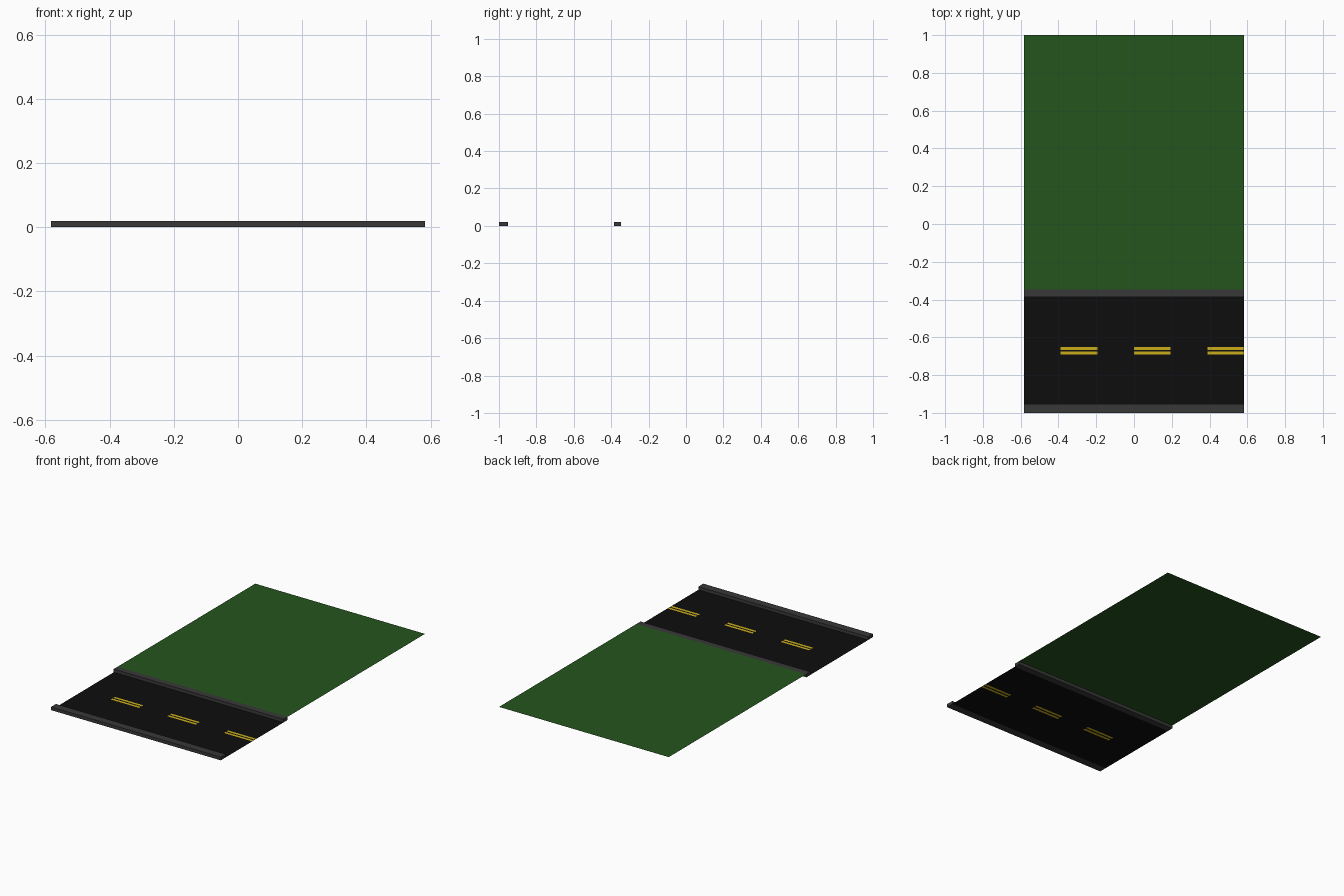
import bpy, bmesh

if "Cube" in bpy.data.objects:
    bpy.data.objects.remove(bpy.data.objects["Cube"])

HALF = 0.582          # half width of the tile
TOP = 0.02            # kerb height


def material(name, color):
    m = bpy.data.materials.new(name)
    m.diffuse_color = (*color, 1)
    m.use_nodes = True
    m.node_tree.nodes["Principled BSDF"].inputs["Base Color"].default_value = m.diffuse_color
    return m


def make_object(name, bm, mats):
    me = bpy.data.meshes.new(name)
    bm.to_mesh(me)
    bm.free()
    for m in mats:
        me.materials.append(m)
    ob = bpy.data.objects.new(name, me)
    bpy.context.collection.objects.link(ob)
    return ob


def sheet(name, xs, ys, z, mats, pick=lambda i, j: 0):
    """Flat grid of cells, each given a material by column and row."""
    bm = bmesh.new()
    v = [[bm.verts.new((x, y, z)) for x in xs] for y in ys]
    for j in range(len(ys) - 1):
        for i in range(len(xs) - 1):
            f = bm.faces.new((v[j][i], v[j][i + 1], v[j + 1][i + 1], v[j + 1][i]))
            f.material_index = pick(i, j)
    return make_object(name, bm, mats)


def kerb(name, y0, y1, mat):
    bm = bmesh.new()
    bmesh.ops.create_cube(bm, size=1)
    bmesh.ops.scale(bm, vec=(2 * HALF, y1 - y0, TOP), verts=bm.verts)
    bmesh.ops.translate(bm, vec=(0, (y0 + y1) / 2, TOP / 2), verts=bm.verts)
    return make_object(name, bm, [mat])


grass = material("grass green", (0.018, 0.09, 0.012))
asphalt = material("asphalt", (0.004, 0.004, 0.004))
yellow = material("line yellow", (0.6, 0.42, 0.01))
stone = material("kerb stone", (0.04, 0.04, 0.04))

# Kerbs on both sides of the road
kerb("front_kerb", -1.0, -0.952, stone)
kerb("back_kerb", -0.386, -0.347, stone)

# Lawn level with the kerb top
sheet("lawn", [-HALF, HALF], [-0.347, 1.0], TOP, [grass])

# Road with dashed double line set into its surface
xs = [-HALF + k * HALF / 3 for k in range(7)]
ys = [-0.952, -0.692, -0.676, -0.666, -0.650, -0.386]
sheet("road", xs, ys, 0.0, [asphalt, yellow],
      lambda i, j: 1 if i % 2 and j in (1, 3) else 0)
